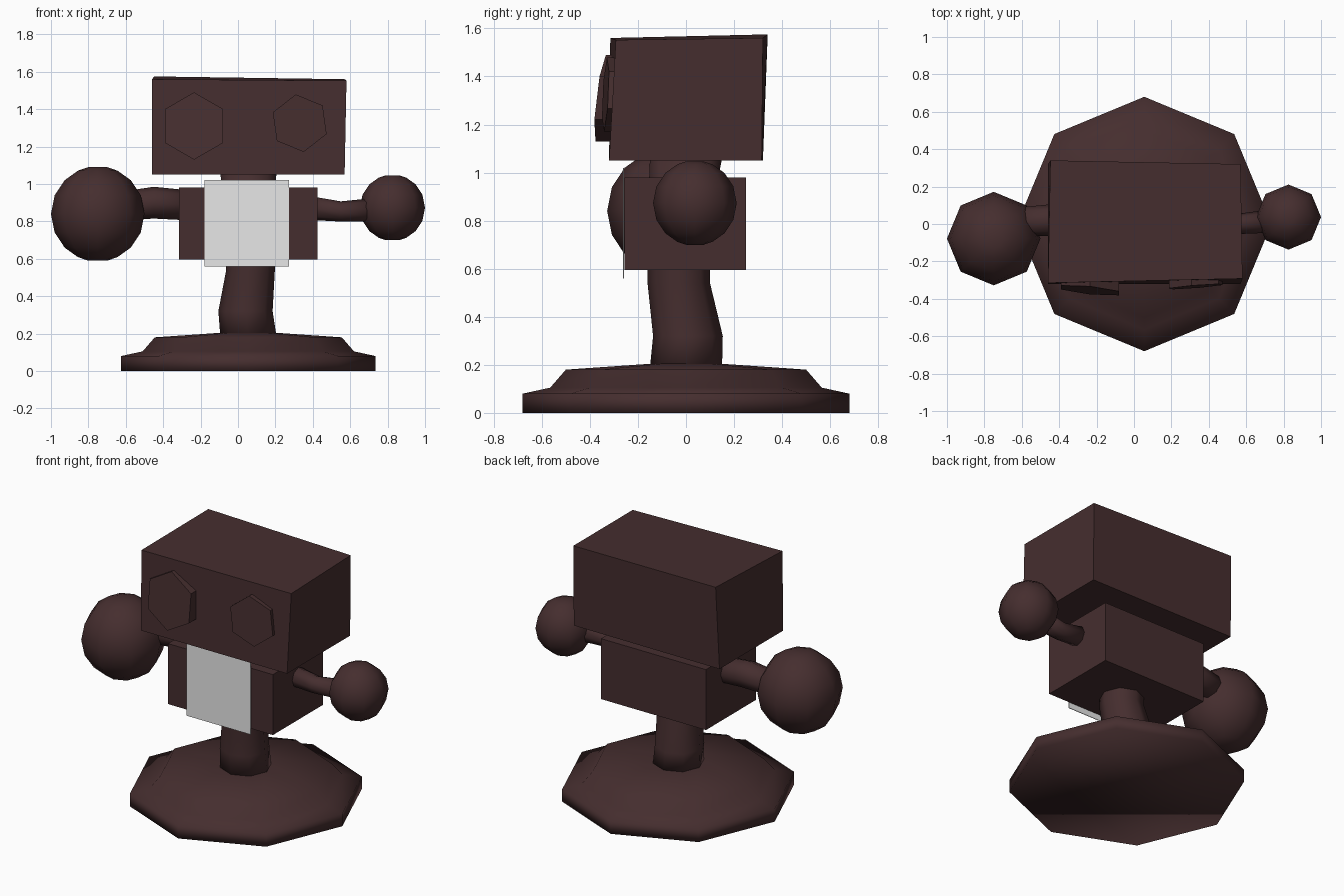
import bpy
import bmesh
from math import sin, cos, pi, radians
from mathutils import Vector

old = bpy.data.objects.get("Cube")
if old:
    bpy.data.objects.remove(old, do_unlink=True)


def material(name, rgb):
    m = bpy.data.materials.new(name)
    m.use_nodes = True
    m.diffuse_color = (*rgb, 1)
    m.node_tree.nodes["Principled BSDF"].inputs["Base Color"].default_value = (*rgb, 1)
    return m


BROWN = material("dark brown", (0.06, 0.027, 0.028))
GREY = material("light grey", (0.8, 0.8, 0.8))


def finish(name, bm, mat=BROWN, smooth=False):
    bmesh.ops.recalc_face_normals(bm, faces=bm.faces)
    for f in bm.faces:
        f.smooth = smooth
    mesh = bpy.data.meshes.new(name)
    bm.to_mesh(mesh)
    bm.free()
    mesh.materials.append(mat)
    ob = bpy.data.objects.new(name, mesh)
    bpy.context.collection.objects.link(ob)
    return ob


def skin(name, rings, **options):
    """Join rings of points into a closed solid with capped ends."""
    bm = bmesh.new()
    loops = [[bm.verts.new(p) for p in ring] for ring in rings]
    n = len(loops[0])
    for a, b in zip(loops, loops[1:]):
        for i in range(n):
            j = (i + 1) % n
            bm.faces.new((a[i], a[j], b[j], b[i]))
    bm.faces.new(loops[0])
    bm.faces.new(loops[-1])
    return finish(name, bm, **options)


def tube(name, stations, along_x=False):
    """Smooth eight-sided tube through (x, y, z, radius) stations."""
    rings = []
    for x, y, z, r in stations:
        ring = []
        for k in range(8):
            u, v = r * cos(k * pi / 4), r * sin(k * pi / 4)
            ring.append((x, y + u, z + v) if along_x else (x + u, y + v, z))
        rings.append(ring)
    return skin(name, rings, smooth=True)


def ball(name, x, y, z, r):
    lats = [radians(a) for a in (-78, -65, -45, -23, 0, 23, 45, 65, 78)]
    return tube(name, [(x, y, z + r * sin(a) * 1.02, r * cos(a)) for a in lats])


def eye(name, cx, cz, r, turn, y, slope_x, slope_z):
    """Hexagonal plate whose front is tilted against the face."""
    front, back = [], []
    for k in range(6):
        a = radians(turn + 60 * k)
        dx, dz = r * cos(a), r * sin(a)
        front.append((cx + dx, y + slope_x * dx + slope_z * dz, cz + dz))
        back.append((cx + dx, -0.28, cz + dz))
    return skin(name, [front, back])


# Stepped base and bent post
MID = 0.055
tube("base", [(MID, 0, 0, 0.68), (MID, 0, 0.08, 0.68), (MID, 0, 0.105, 0.565),
              (MID, 0, 0.18, 0.5), (MID, 0, 0.205, 0.14)])
tube("post", [(MID, 0, 0.19, 0.15), (0.04, 0.008, 0.32, 0.145),
              (0.067, -0.03, 0.54, 0.13), (0.067, -0.03, 0.8, 0.13),
              (MID, 0, 1.06, 0.15)])

# Body block
bm = bmesh.new()
bmesh.ops.create_cube(bm, size=1)
for v in bm.verts:
    v.co = Vector((v.co.x * 0.74, v.co.y * 0.505, v.co.z * 0.385)) + Vector((MID, -0.003, 0.788))
finish("body", bm)

# Chest plate
bm = bmesh.new()
bmesh.ops.create_cube(bm, size=1)
for v in bm.verts:
    v.co = Vector((v.co.x * 0.45, v.co.y * 0.004, v.co.z * 0.46)) + Vector((0.047, -0.26, 0.79))
finish("chest_plate", bm, mat=GREY)

# Slightly skewed head block
skin("head", [
    [(-0.46, -0.32, 1.05), (0.57, -0.32, 1.05), (0.57, 0.315, 1.05), (-0.46, 0.32, 1.05)],
    [(-0.46, -0.315, 1.56), (0.58, -0.292, 1.552), (0.57, 0.32, 1.56), (-0.447, 0.34, 1.575)]])
eye("right_eye", -0.235, 1.31, 0.18, 30, -0.355, -0.1, 0.12)
eye("left_eye", 0.33, 1.325, 0.155, 38, -0.335, 0.08, 0.05)

# Arms and ball hands
tube("right_arm", [(-0.25, 0.02, 0.885, 0.08), (-0.45, 0.02, 0.9, 0.085),
                   (-0.65, 0.01, 0.88, 0.075)], along_x=True)
tube("left_arm", [(0.38, 0, 0.872, 0.064), (0.55, 0, 0.853, 0.054),
                  (0.72, 0.015, 0.862, 0.062)], along_x=True)
ball("right_hand", -0.75, -0.078, 0.84, 0.25)
ball("left_hand", 0.826, 0.037, 0.873, 0.174)
